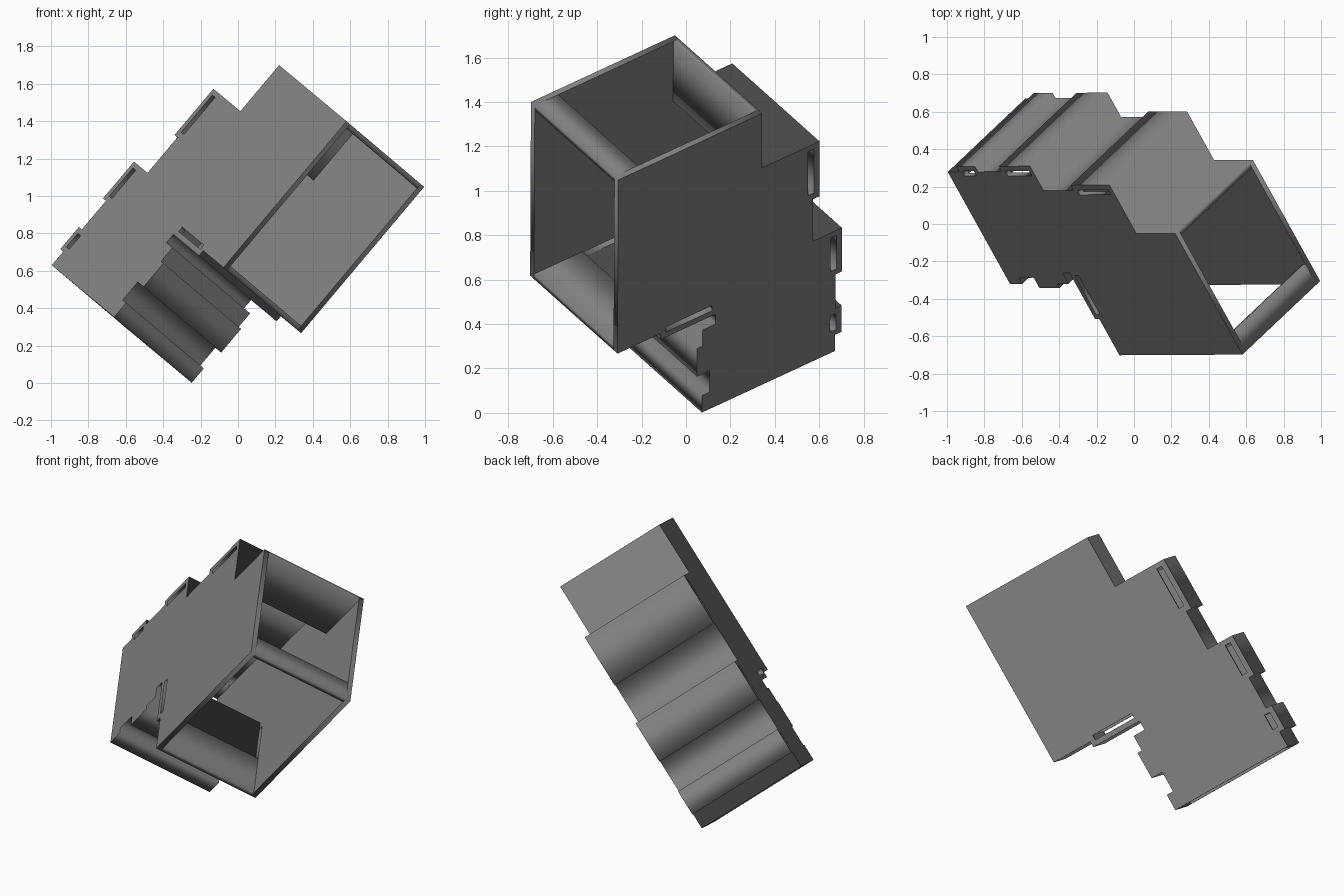
import bpy
from mathutils import Vector, Matrix

if "Cube" in bpy.data.objects:
    bpy.data.objects.remove(bpy.data.objects["Cube"])

# Tilted frame: u = depth, v = downward along the body, w = width
u = Vector((0.45, -0.81, -0.375)).normalized()
v = Vector((-0.647, 0.0, -0.765)).normalized()
w = u.cross(v).normalized()
v = w.cross(u).normalized()
ORIGIN = Vector((0.22, -0.05, 1.70))
FRAME = Matrix.Translation(ORIGIN) @ Matrix((u, v, w)).transposed().to_4x4()
WIDTH, T = 0.671, 0.03

grey = bpy.data.materials.new("plain grey")
grey.diffuse_color = (0.22, 0.22, 0.22, 1)
grey.use_nodes = True
grey.node_tree.nodes["Principled BSDF"].inputs["Base Color"].default_value = grey.diffuse_color


def plate(name, loops, w0, w1):
    """Flat outline with holes in the (u, v) plane, extruded from w0 to w1."""
    cu = bpy.data.curves.new(name, 'CURVE')
    cu.dimensions = '2D'
    cu.fill_mode = 'BOTH'
    cu.extrude = (w1 - w0) / 2
    for loop in loops:
        sp = cu.splines.new('POLY')
        sp.points.add(len(loop) - 1)
        for p, (a, b) in zip(sp.points, loop):
            p.co = (a, b, 0, 1)
        sp.use_cyclic_u = True
    ob = bpy.data.objects.new(name, cu)
    bpy.context.collection.objects.link(ob)
    cu.materials.append(grey)
    ob.matrix_world = FRAME @ Matrix.Translation((0, 0, (w0 + w1) / 2))
    bpy.ops.object.select_all(action='DESELECT')
    ob.select_set(True)
    bpy.context.view_layer.objects.active = ob
    bpy.ops.object.convert(target='MESH')
    return bpy.context.object


def rect(a0, a1, b0, b1):
    return [(a0, b0), (a1, b0), (a1, b1), (a0, b1)]


def inset(path, d):
    """Offset an open right-angled path by d to its left side."""
    pts = [Vector(p) for p in path]
    dirs = [(q - p).normalized() for p, q in zip(pts, pts[1:])]
    norms = [Vector((-e.y, e.x)) for e in dirs]
    out = [pts[0] + norms[0] * d]
    for i in range(1, len(pts) - 1):
        out.append(pts[i] + (norms[i - 1] + norms[i]) * d)
    out.append(pts[-1] + norms[-1] * d)
    return [tuple(p) for p in out]


# Stepped outlines of the back and of the underside
back = [(0, 0), (0, 0.322), (-0.32, 0.322), (-0.32, 0.645), (-0.286, 0.645),
        (-0.286, 0.893), (-0.447, 0.893), (-0.447, 1.15), (-0.412, 1.15),
        (-0.412, 1.35), (-0.447, 1.35), (-0.447, 1.505), (-0.412, 1.505),
        (-0.412, 1.60)]
under = [(0.80, 1.022), (0.56, 1.022), (0.56, 1.057), (0.256, 1.057),
         (0.256, 1.115), (0.328, 1.115), (0.328, 1.21), (0.356, 1.21),
         (0.356, 1.375), (0.287, 1.375), (0.287, 1.50), (0.328, 1.50),
         (0.328, 1.60)]

# Slots through the side walls, tucked inside each raised band
slots = [rect(-0.29, -0.257, 0.352, 0.61), rect(-0.417, -0.384, 0.923, 1.12),
         rect(-0.417, -0.384, 1.38, 1.475), rect(0.275, 0.53, 0.997, 1.027)]

# Side walls
outline = back + under[::-1] + [(0.80, 0)]
for side, w0 in (("left", 0), ("right", WIDTH - T)):
    plate(side + "_side_wall", [outline] + slots, w0, w0 + T)

# Thin stepped shells between the side walls; the bottom end stays open
plate("stepped_back", [back + inset(back, -T)[::-1]], T, WIDTH - T)
plate("stepped_underside", [under + inset(under, T)[::-1]], T, WIDTH - T)

# Bar between the top and the front opening
plate("front_bar", [rect(0.67, 0.80, 0, T)], T, WIDTH - T)
